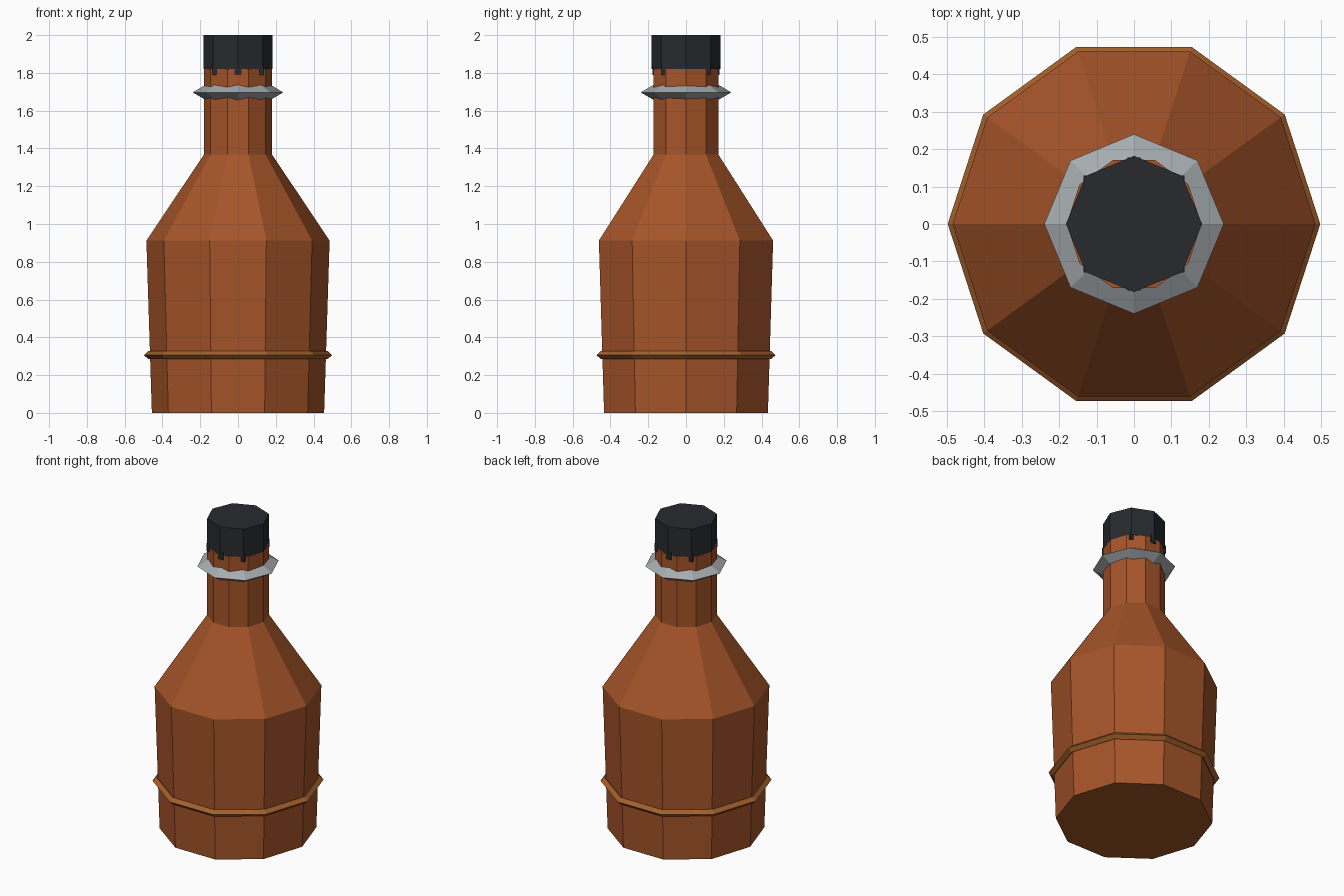
import bpy, bmesh, math

if "Cube" in bpy.data.objects:
    bpy.data.objects.remove(bpy.data.objects["Cube"])

def material(name, rgb):
    m = bpy.data.materials.new(name)
    m.diffuse_color = (*rgb, 1)
    m.use_nodes = True
    m.node_tree.nodes["Principled BSDF"].inputs["Base Color"].default_value = m.diffuse_color
    return m

brown = material("brown_glass", (0.38, 0.09, 0.022))
tan = material("tan_band", (0.37, 0.115, 0.024))
silver = material("silver", (0.38, 0.41, 0.43))
black = material("black_plastic", (0.021, 0.023, 0.028))

def finish(bm, name, mat):
    bmesh.ops.recalc_face_normals(bm, faces=bm.faces)
    me = bpy.data.meshes.new(name)
    bm.to_mesh(me)
    bm.free()
    me.materials.append(mat)
    ob = bpy.data.objects.new(name, me)
    bpy.context.collection.objects.link(ob)
    return ob

def lathe(name, profile, sides, mat, ring=False):
    """Flat-sided turned shape; ring=True joins the profile into a loop."""
    bm = bmesh.new()
    loops = []
    for r, z in profile:
        loops.append([bm.verts.new((r * math.cos(2 * math.pi * i / sides),
                                    r * math.sin(2 * math.pi * i / sides), z))
                      for i in range(sides)])
    pairs = list(zip(loops, loops[1:]))
    if ring:
        pairs.append((loops[-1], loops[0]))
    else:
        bm.faces.new(loops[0])
        bm.faces.new(loops[-1])
    for a, b in pairs:
        for i in range(sides):
            j = (i + 1) % sides
            bm.faces.new((a[i], a[j], b[j], b[i]))
    return finish(bm, name, mat)

# Bottle with tapered body, shoulder and neck
lathe("bottle", [(0.456, 0), (0.485, 0.912), (0.18, 1.368), (0.18, 1.82)], 10, brown)

# Raised band around the body
lathe("body_band", [(0.498, 0.306), (0.474, 0.328), (0.45, 0.306), (0.474, 0.284)],
      10, tan, ring=True)

# Silver collar on the neck
lathe("neck_collar", [(0.24, 1.697), (0.163, 1.742), (0.13, 1.697), (0.163, 1.652)],
      8, silver, ring=True)

# Cap
lathe("cap", [(0.182, 1.82), (0.182, 2.0)], 8, black)

# Small square teeth under the cap, at front and back
bm = bmesh.new()
for deg in (45, 90, 135, 225, 270, 315):
    a = math.radians(deg)
    cube = bmesh.ops.create_cube(bm, size=1)["verts"]
    bmesh.ops.scale(bm, verts=cube, vec=(0.036, 0.026, 0.05))
    bmesh.ops.translate(bm, verts=cube,
                        vec=(0.165 * math.cos(a), 0.165 * math.sin(a), 1.815))
finish(bm, "cap_teeth", black)
